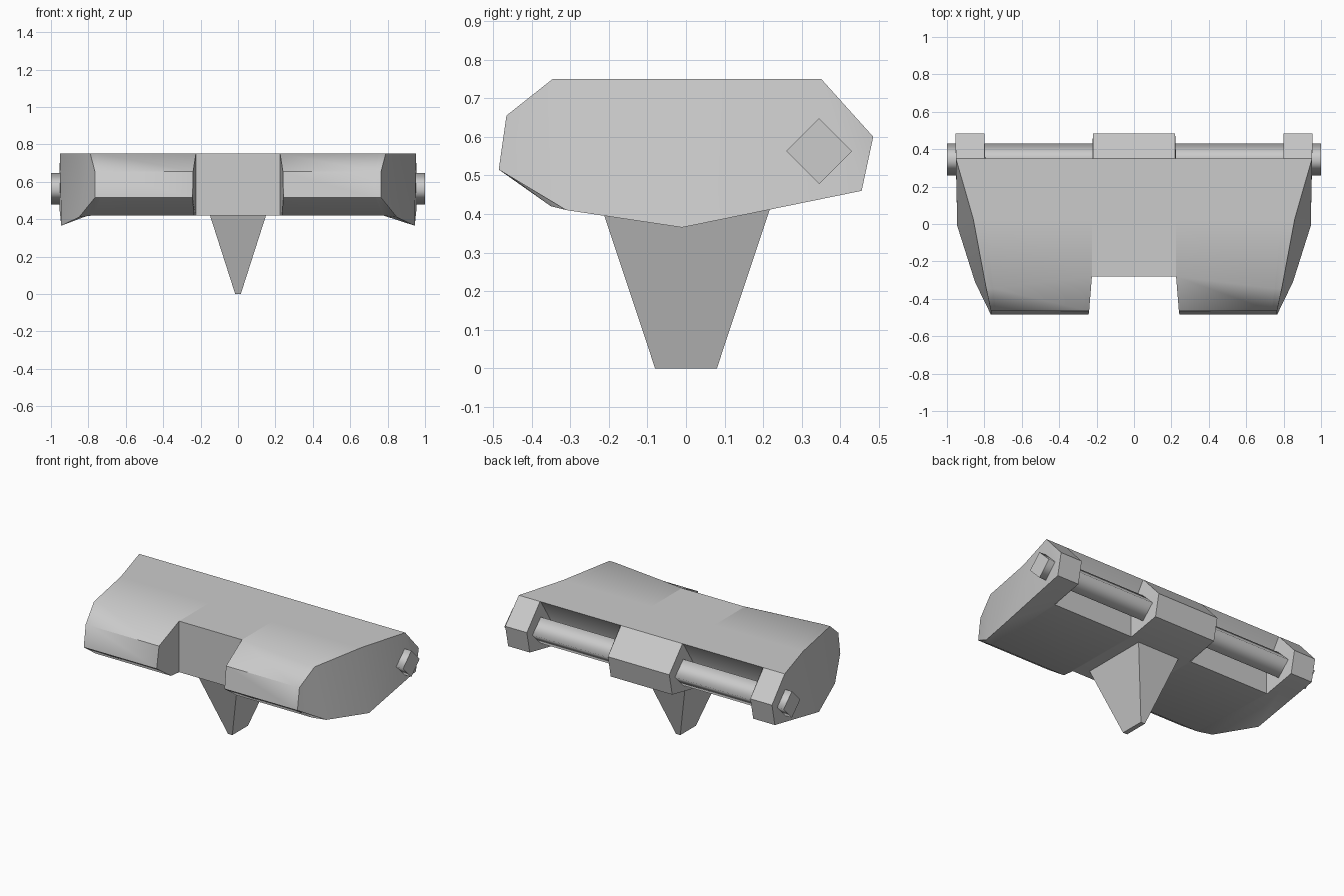
import bpy, bmesh, math

if "Cube" in bpy.data.objects:
    bpy.data.objects.remove(bpy.data.objects["Cube"])

grey = bpy.data.materials.new("plain_grey")
grey.diffuse_color = (0.6, 0.6, 0.6, 1)
grey.use_nodes = True
grey.node_tree.nodes["Principled BSDF"].inputs["Base Color"].default_value = grey.diffuse_color


def finish(name, bm, angle):
    bmesh.ops.remove_doubles(bm, verts=bm.verts, dist=0.0005)
    bmesh.ops.recalc_face_normals(bm, faces=bm.faces)
    mesh = bpy.data.meshes.new(name)
    bm.to_mesh(mesh)
    bm.free()
    mesh.materials.append(grey)
    obj = bpy.data.objects.new(name, mesh)
    bpy.context.collection.objects.link(obj)
    if angle:
        bpy.ops.object.select_all(action='DESELECT')
        obj.select_set(True)
        bpy.context.view_layer.objects.active = obj
        bpy.ops.object.shade_smooth_by_angle(angle=math.radians(angle))
    return obj


# Body: nine-point loops (rear top, side bend, front bend, front upper,
# front lower, bottom front, bottom rear, rear lower, rear upper)
top = [(0.35, 0.75), (0.03, 0.75)]
notch = [(-0.28, 0.75), (-0.28, 0.655), (-0.28, 0.515), (-0.28, 0.42)]
nose = [(-0.345, 0.75), (-0.465, 0.655), (-0.485, 0.515), (-0.35, 0.42)]
inner_nose = [(-0.281, 0.75)] + nose[1:]
tab = [(0.24, 0.42), (0.455, 0.46), (0.485, 0.60)]
pocket = [(0.24, 0.42), (0.24, 0.50), (0.24, 0.58)]


def loop(xs, yz):
    return [(x, y, z) for x, (y, z) in zip(xs, yz)]


half = [
    loop([0.22] * 2 + [0.225] * 4 + [0.22] * 3, top + notch + tab),
    loop([0.225] * 3 + [0.24, 0.243, 0.235] + [0.225] * 3, top + inner_nose + pocket),
    loop([0.795, 0.79, 0.75, 0.735, 0.735, 0.77] + [0.795] * 3, top + nose + pocket),
    loop([0.80, 0.795, 0.755, 0.74, 0.74, 0.775] + [0.80] * 3, top + nose + tab),
    loop([0.952, 0.86, 0.79, 0.765, 0.765, 0.85, 0.945, 0.955, 0.955],
         top + nose[:3] + [(-0.31, 0.41), (-0.01, 0.365), (0.455, 0.46), (0.485, 0.60)]),
]
sections = [[(-x, y, z) for x, y, z in s] for s in reversed(half)] + half

bm = bmesh.new()
rings = [[bm.verts.new(p) for p in s] for s in sections]
for a, b in zip(rings, rings[1:]):
    for i in range(9):
        j = (i + 1) % 9
        bm.faces.new((a[i], a[j], b[j], b[i]))
# Curved end cheeks
for r in (rings[0], rings[-1]):
    for f in ((0, 8, 7), (0, 7, 6, 1), (1, 6, 5, 2), (2, 5, 4, 3)):
        bm.faces.new([r[i] for i in f])
finish("body", bm, 45)

# Hinge rod with a diamond section, smooth along its length, sharp at the ends
bm = bmesh.new()
ends = []
for x in (-1, 1):
    ends.append([bm.verts.new((x, 0.345 + 0.085 * dy, 0.563 + 0.085 * dz))
                 for dy, dz in ((1, 0), (0, 1), (-1, 0), (0, -1))])
for i in range(4):
    j = (i + 1) % 4
    bm.faces.new((ends[0][i], ends[0][j], ends[1][j], ends[1][i])).smooth = True
for e in ends:
    for edge in bm.faces.new(e).edges:
        edge.smooth = False
finish("hinge_rod", bm, 0)

# Tapered prong underneath
bm = bmesh.new()
rows = [[bm.verts.new((sx * w, sy * d, z)) for sx, sy in ((1, 1), (-1, 1), (-1, -1), (1, -1))]
        for w, d, z in ((0.015, 0.08, 0), (0.153, 0.223, 0.43))]
for i in range(4):
    j = (i + 1) % 4
    bm.faces.new((rows[0][i], rows[0][j], rows[1][j], rows[1][i]))
for r in rows:
    bm.faces.new(r)
finish("prong", bm, 0)
